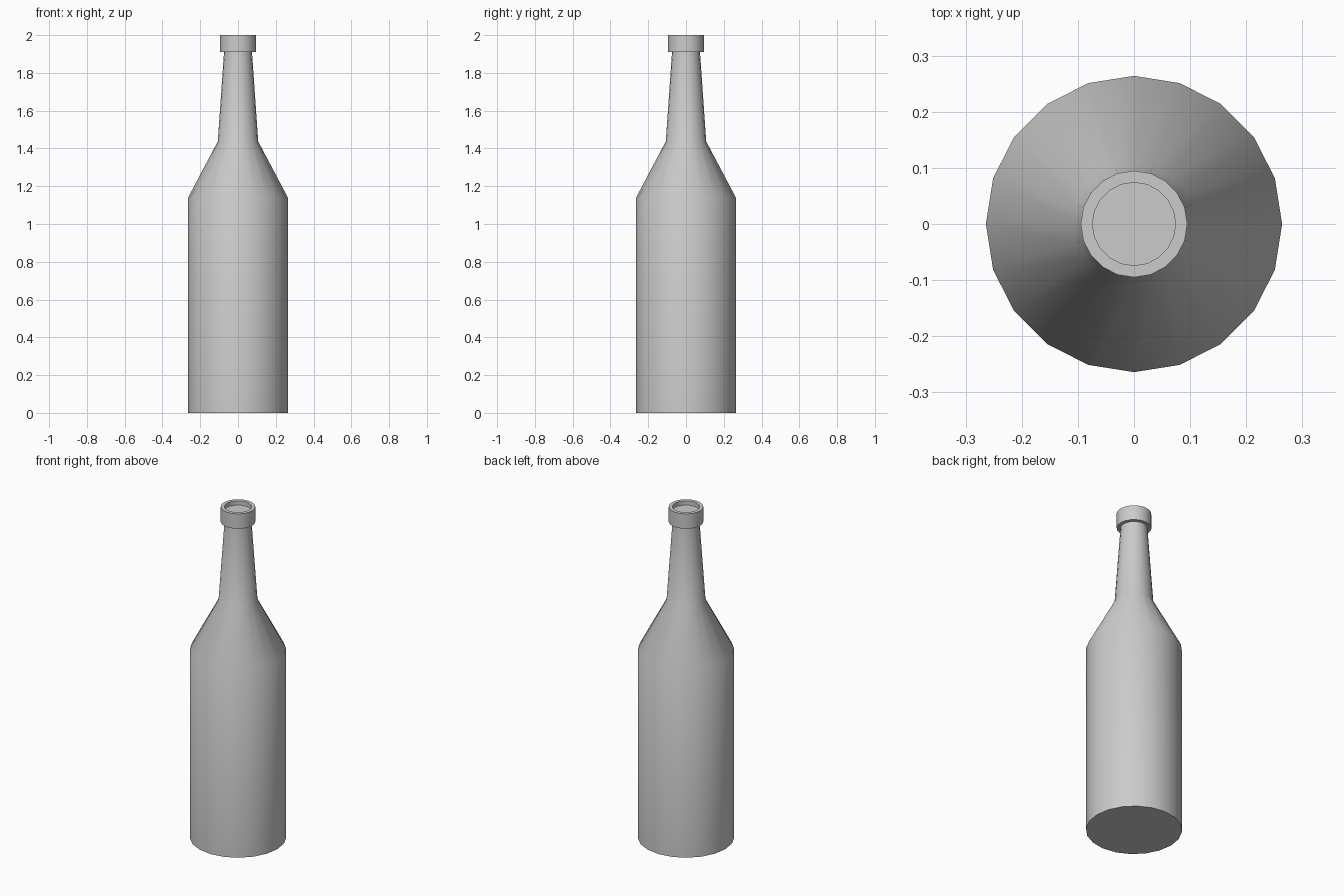
import bpy, bmesh, math

if "Cube" in bpy.data.objects:
    bpy.data.objects.remove(bpy.data.objects["Cube"])

SIDES = 20

def lathe(name, profile, closed=False):
    """Revolve (radius, z) points; open profiles get flat end caps."""
    bm = bmesh.new()
    rings = []
    for r, z in profile:
        rings.append([bm.verts.new((r * math.cos(2 * math.pi * i / SIDES),
                                    r * math.sin(2 * math.pi * i / SIDES), z))
                      for i in range(SIDES)])
    pairs = list(zip(rings, rings[1:]))
    if closed:
        pairs.append((rings[-1], rings[0]))
    else:
        bm.faces.new(rings[0][::-1])
        bm.faces.new(rings[-1])
    for a, b in pairs:
        for i in range(SIDES):
            j = (i + 1) % SIDES
            bm.faces.new((a[i], a[j], b[j], b[i]))
    bmesh.ops.recalc_face_normals(bm, faces=bm.faces)
    mesh = bpy.data.meshes.new(name)
    bm.to_mesh(mesh)
    bm.free()
    obj = bpy.data.objects.new(name, mesh)
    bpy.context.collection.objects.link(obj)
    bpy.ops.object.select_all(action='DESELECT')
    obj.select_set(True)
    bpy.context.view_layer.objects.active = obj
    bpy.ops.object.shade_smooth_by_angle(angle=math.radians(35))
    return obj

# Whole bottle: body, sloped shoulder, tapered neck, lip and shallow mouth recess
lathe("bottle", [(0.264, 0), (0.264, 1.14), (0.107, 1.437), (0.074, 1.91),
                 (0.095, 1.91), (0.095, 2.0), (0.074, 2.0), (0.074, 1.975)])
